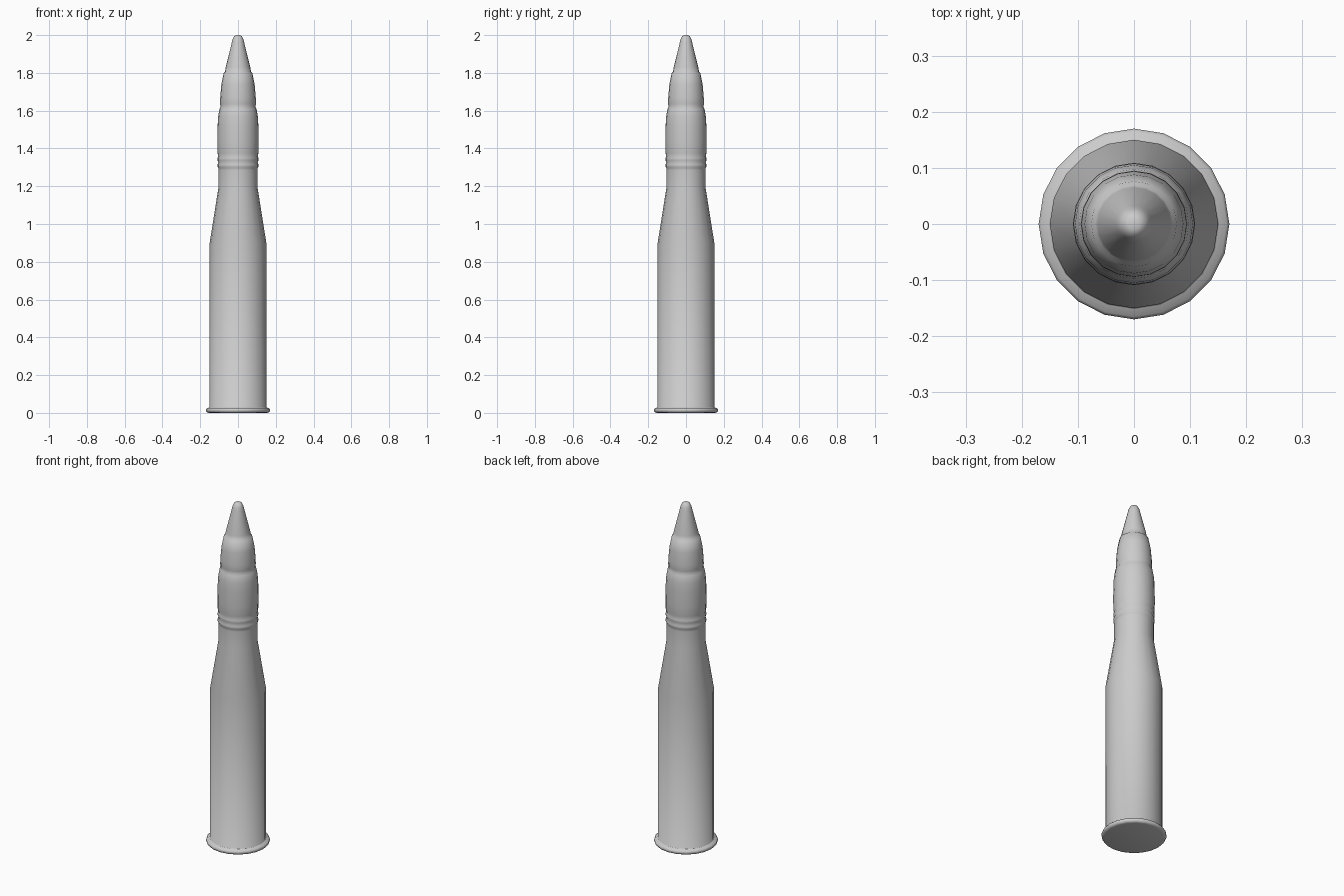
import bpy, bmesh
from math import sin, cos, pi

if "Cube" in bpy.data.objects:
    bpy.data.objects.remove(bpy.data.objects["Cube"])

SIDES = 20


def lathe(name, profile):
    """Revolve (radius, height) points around z; radius 0 closes an end."""
    bm = bmesh.new()
    rings = []
    for r, z in profile:
        if r == 0:
            rings.append([bm.verts.new((0, 0, z))])
        else:
            rings.append([bm.verts.new((r * cos(2 * pi * i / SIDES), r * sin(2 * pi * i / SIDES), z))
                          for i in range(SIDES)])
    for a, b in zip(rings, rings[1:]):
        for i in range(SIDES):
            j = (i + 1) % SIDES
            loop = [a[i % len(a)], a[j % len(a)], b[j % len(b)], b[i % len(b)]]
            bm.faces.new(list(dict.fromkeys(loop)))
    bmesh.ops.recalc_face_normals(bm, faces=bm.faces)
    mesh = bpy.data.meshes.new(name)
    bm.to_mesh(mesh)
    bm.free()
    obj = bpy.data.objects.new(name, mesh)
    bpy.context.collection.objects.link(obj)
    mesh.polygons.foreach_set("use_smooth", [True] * len(mesh.polygons))
    return obj


# Whole round as one skin: rimmed base, case, shoulder, neck, banded projectile, nose
lathe("shell_round", [
    # rim
    (0, 0), (0.155, 0), (0.165, 0.003), (0.17, 0.01), (0.17, 0.018), (0.165, 0.025), (0.152, 0.028),
    # case, shoulder and neck
    (0.15, 0.03), (0.15, 0.9), (0.104, 1.19), (0.104, 1.285),
    # drive bands
    (0.104, 1.295), (0.108, 1.302), (0.108, 1.315), (0.104, 1.325),
    (0.108, 1.337), (0.108, 1.35), (0.105, 1.358), (0.108, 1.375),
    # projectile body
    (0.109, 1.43), (0.108, 1.52), (0.105, 1.57), (0.098, 1.61), (0.092, 1.62), (0.095, 1.635),
    (0.094, 1.67), (0.088, 1.74), (0.076, 1.8),
    # fuse nose
    (0.069, 1.805), (0.065, 1.83), (0.033, 1.96), (0.028, 1.98), (0.02, 1.995), (0.01, 2.0), (0, 2.0)])
